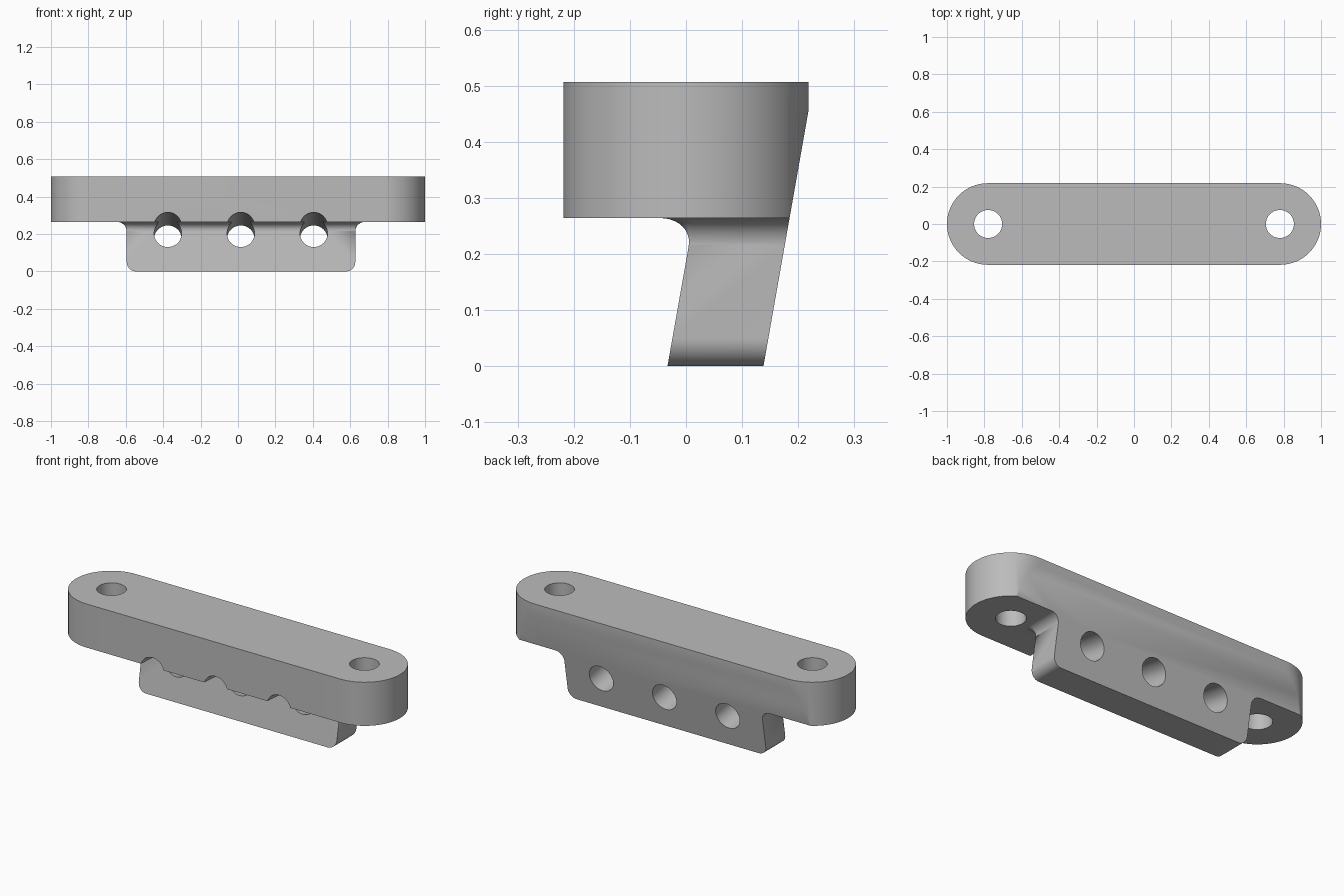
import bpy, bmesh, math
from mathutils import Vector

if "Cube" in bpy.data.objects:
    bpy.data.objects.remove(bpy.data.objects["Cube"])

TOP, UNDER, HALF = 0.507, 0.264, 0.218     # bar heights and half depth
TILT = math.radians(10)
SLOPE = math.tan(TILT)
FILLET = 0.05

grey = bpy.data.materials.new("plain grey")
grey.use_nodes = True
colour = (0.5, 0.5, 0.5, 1)
grey.diffuse_color = colour
grey.node_tree.nodes["Principled BSDF"].inputs["Base Color"].default_value = colour


def loft(name, sections):
    """Solid through closed rings that share one vertex count."""
    bm = bmesh.new()
    rings = [[bm.verts.new(p) for p in s] for s in sections]
    n = len(rings[0])
    for a, b in zip(rings, rings[1:]):
        for i in range(n):
            j = (i + 1) % n
            bm.faces.new((a[i], a[j], b[j], b[i]))
    bm.faces.new(rings[0][::-1])
    bm.faces.new(rings[-1])
    bmesh.ops.remove_doubles(bm, verts=bm.verts, dist=1e-5)
    bmesh.ops.recalc_face_normals(bm, faces=bm.faces)
    mesh = bpy.data.meshes.new(name)
    bm.to_mesh(mesh)
    bm.free()
    mesh.materials.append(grey)
    ob = bpy.data.objects.new(name, mesh)
    bpy.context.collection.objects.link(ob)
    return ob


def combine(target, other, operation):
    mod = target.modifiers.new(operation.lower(), "BOOLEAN")
    mod.operation, mod.object, mod.solver = operation, other, "EXACT"
    bpy.context.view_layer.objects.active = target
    bpy.ops.object.modifier_apply(modifier=mod.name)
    bpy.data.objects.remove(other)


def drill(target, centre, radius, tilt=0):
    bpy.ops.mesh.primitive_cylinder_add(vertices=48, radius=radius, depth=1.6,
                                        location=centre, rotation=(tilt, 0, 0))
    cutter = bpy.context.object
    cutter.hide_render = True
    cutter.data.materials.append(grey)
    combine(target, cutter, "DIFFERENCE")


# Bar with rounded ends
outline = []
for side in (1, -1):
    for i in range(33):
        a = math.pi * i / 32 - math.pi / 2
        outline.append((side * (1 - HALF + HALF * math.cos(a)), side * HALF * math.sin(a)))
bar = loft("mounting_bracket", [[(x, y, z) for x, y in outline] for z in (UNDER, TOP)])


# Leaning tab: rounded lower corners, fillet flaring out under the bar
def tab_section(z, inset, flare):
    left, right = -0.595 + inset, 0.627 - inset
    front = -0.033 + SLOPE * z
    ring = [(right + flare, 0.3, z), (left - flare, 0.3, z)]
    for x, start in ((left, 180), (right, 270)):
        for i in range(9):
            a = math.radians(start + 90 * i / 8)
            ring.append((x + flare * math.cos(a), front + 1.19 * flare * math.sin(a), z))
    return ring


steps = [math.radians(90 * i / 12) for i in range(13)]
sections = [tab_section(FILLET * (1 - math.sin(a)), FILLET * (1 - math.cos(a)), 0)
            for a in reversed(steps)]
sections += [tab_section(UNDER - FILLET + FILLET * math.sin(a), 0, FILLET * (1 - math.cos(a)))
             for a in steps]
sections.append([(x, y, UNDER + 0.05) for x, y, z in sections[-1]])
combine(bar, loft("tab", sections), "UNION")

# Sloping back face across bar and tab
bm = bmesh.new()
bm.from_mesh(bar.data)
cut = bmesh.ops.bisect_plane(bm, geom=bm.verts[:] + bm.edges[:] + bm.faces[:],
                             plane_co=Vector((0, 0.138, 0)),
                             plane_no=Vector((0, math.cos(TILT), -math.sin(TILT))),
                             clear_outer=True)
rim = [e for e in cut["geom_cut"] if isinstance(e, bmesh.types.BMEdge)]
bmesh.ops.contextual_create(bm, geom=rim)
bmesh.ops.recalc_face_normals(bm, faces=bm.faces)
bm.to_mesh(bar.data)
bm.free()

# Upright bolt holes and tilted cross holes
for x in (-0.78, 0.78):
    drill(bar, (x, 0, 0.4), 0.075)
for x in (-0.375, 0.015, 0.405):
    drill(bar, (x, 0, 0.203), 0.0735, math.pi / 2 - TILT)

bpy.ops.object.select_all(action="DESELECT")
bar.select_set(True)
bpy.context.view_layer.objects.active = bar
bpy.ops.object.shade_smooth_by_angle(angle=math.radians(30))
